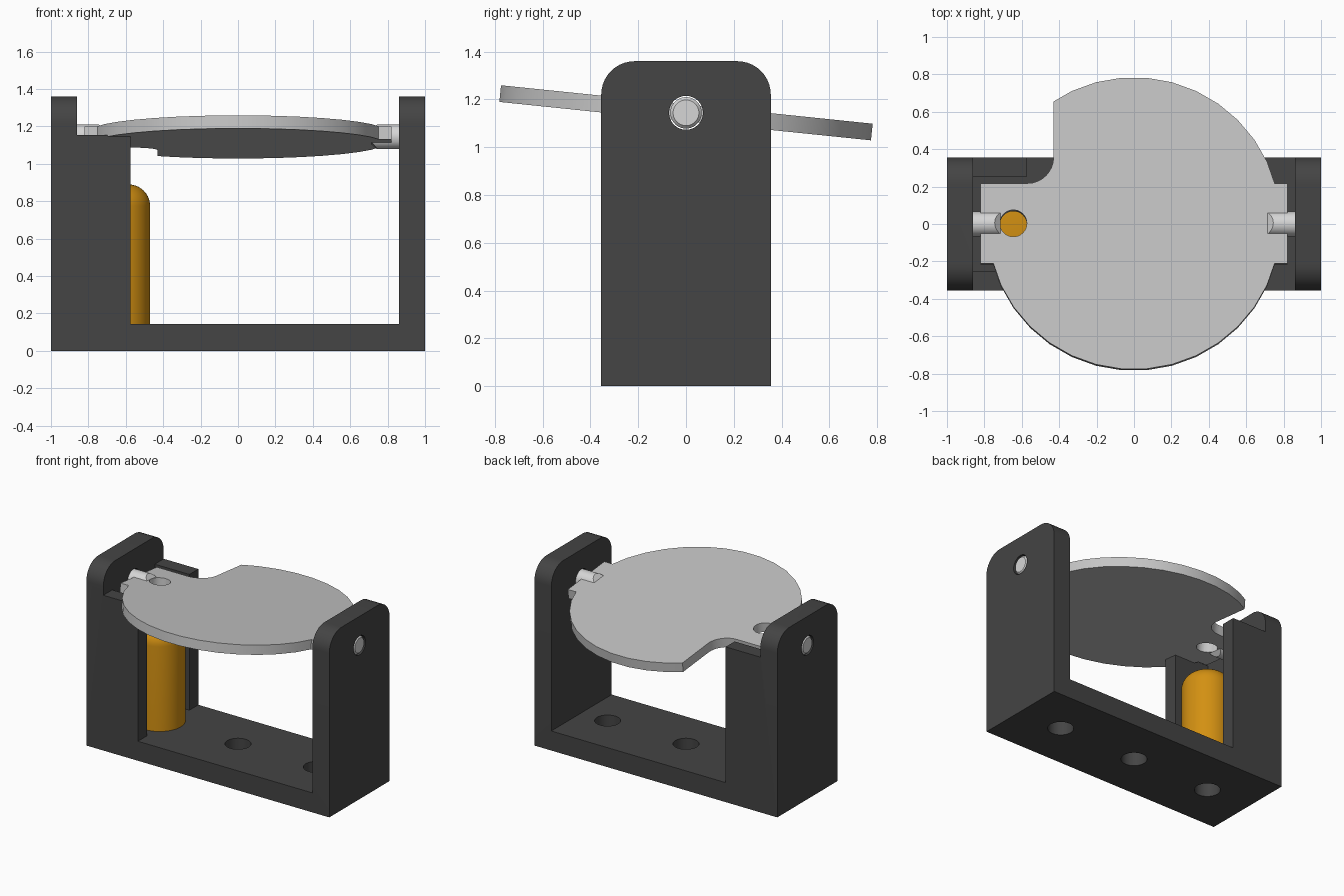
import bpy, bmesh, math
from mathutils import Matrix, Vector

old = bpy.data.objects.get("Cube")
if old:
    bpy.data.objects.remove(old, do_unlink=True)


def material(name, rgb):
    m = bpy.data.materials.new(name)
    m.use_nodes = True
    m.diffuse_color = (*rgb, 1)
    m.node_tree.nodes["Principled BSDF"].inputs["Base Color"].default_value = (*rgb, 1)
    return m


DARK = material("dark grey plastic", (0.058, 0.058, 0.058))
PLATE = material("light grey plate", (0.56, 0.56, 0.56))
PIN = material("pale metal", (0.67, 0.67, 0.67))
ORANGE = material("amber", (0.65, 0.28, 0.006))


def finish(bm, name, mat):
    bmesh.ops.recalc_face_normals(bm, faces=bm.faces[:])
    me = bpy.data.meshes.new(name)
    bm.to_mesh(me)
    bm.free()
    me.materials.append(mat)
    ob = bpy.data.objects.new(name, me)
    bpy.context.collection.objects.link(ob)
    return ob


def prism(name, pts, depth, mat):
    """Extrude a closed outline of 3D points along a depth vector."""
    bm = bmesh.new()
    face = bm.faces.new([bm.verts.new(p) for p in pts])
    out = bmesh.ops.extrude_face_region(bm, geom=[face])["geom"]
    bmesh.ops.translate(bm, vec=depth, verts=[v for v in out if isinstance(v, bmesh.types.BMVert)])
    return finish(bm, name, mat)


def lathe(profile, n=48):
    """Capped solid of revolution about z from (radius, height) pairs."""
    bm = bmesh.new()
    rings = [[bm.verts.new((r * math.cos(2 * math.pi * i / n), r * math.sin(2 * math.pi * i / n), h))
              for i in range(n)] for r, h in profile]
    for a, b in zip(rings, rings[1:]):
        for i in range(n):
            j = (i + 1) % n
            bm.faces.new((a[i], a[j], b[j], b[i]))
    bm.faces.new(rings[0][::-1])
    bm.faces.new(rings[-1])
    return bm


def activate(ob):
    bpy.ops.object.select_all(action='DESELECT')
    ob.select_set(True)
    bpy.context.view_layer.objects.active = ob


def cut(ob, cutter, operation='DIFFERENCE'):
    """Apply a boolean and drop the cutter."""
    activate(ob)
    mod = ob.modifiers.new("cut", 'BOOLEAN')
    mod.operation, mod.object, mod.solver = operation, cutter, 'EXACT'
    bpy.ops.object.modifier_apply(modifier=mod.name)
    bpy.data.objects.remove(cutter, do_unlink=True)


def smooth(ob):
    activate(ob)
    bpy.ops.object.shade_smooth_by_angle(angle=math.radians(30))


def arc(cx, cy, r, a0, a1, n):
    return [(cx + r * math.cos(math.radians(a0 + (a1 - a0) * i / n)),
             cy + r * math.sin(math.radians(a0 + (a1 - a0) * i / n))) for i in range(n + 1)]


W, H, FLOOR, WALL = 0.355, 1.36, 0.145, 0.86   # half depth, height, base top, wall inner x
PIVOT, TILT = 1.144, math.radians(-5.9)
LAMP_X = -0.645

# Bracket: stepped U profile, trimmed by the rounded side profile
front = [(-1, 0), (1, 0), (1, H + .1), (WALL, H + .1), (WALL, FLOOR), (-0.575, FLOOR),
         (-0.575, 1.155), (-WALL, 1.155), (-WALL, H + .1), (-1, H + .1)]
bracket = prism("bracket", [(x, -0.5, z) for x, z in front], (0, 1, 0), DARK)
side = [(-W, -0.1), (W, -0.1)] + arc(W - .14, H - .14, .14, 0, 90, 10) + arc(.14 - W, H - .14, .14, 90, 180, 10)
cut(bracket, prism("trim", [(-1.2, y, z) for y, z in side], (2.4, 0, 0), DARK), 'INTERSECT')
bm = bmesh.new()
bm.faces.new([bm.verts.new((x, 0, 0)) for x in (0, 1)] + [bm.verts.new((1, 1, 0))])
bm.free()

# Pocket behind the open side of the thick post
pocket = [(-WALL, -.25), (-0.4, -.25), (-0.4, .25), (-WALL, .25)]
cut(bracket, prism("pocket", [(x, y, FLOOR) for x, y in pocket], (0, 0, 1.4), DARK))

# Three mounting holes and the pivot bore
for x in (-0.645, 0, 0.645):
    hole = lathe([(0.088, -0.1), (0.088, 0.2)], 32)
    hole.transform(Matrix.Translation((x, 0, 0)))
    cut(bracket, finish(hole, "hole", DARK))
for s in (-1, 1):
    bore = lathe([(0.071, 0.8), (0.071, 1.1)], 32)
    bore.transform(Matrix.Translation((0, 0, PIVOT)) @ Matrix.Rotation(s * math.pi / 2, 4, 'Y'))
    cut(bracket, finish(bore, "bore", DARK))
smooth(bracket)

# Amber cylinder with a rounded top
dome = [(0.06 + c, 0.775 + z) for c, z in arc(0, 0, 0.115, 0, 90, 10)]
lamp = lathe([(0.175, FLOOR)] + dome)
lamp.transform(Matrix.Translation((LAMP_X, 0, 0)))
smooth(finish(lamp, "amber_cylinder", ORANGE))

# Tilting disc with two side tabs, a filleted notch and a sight hole
R, TAB, TX = 0.785, 0.215, 0.82
outline = [(TX, -TAB), (TX, TAB), (0.752, TAB)] + arc(0, 0, R, 25, 115, 9)
outline += [(-0.43, 0.655)] + arc(-0.57, TAB + .14, .14, 0, -90, 8)
outline += [(-TX, TAB), (-TX, -TAB), (-0.752, -TAB)] + arc(0, 0, R, 205, 335, 13) + [(0.752, -TAB)]
disc = prism("tilting_disc", [(x, y, -0.035) for x, y in outline], (0, 0, 0.07), PLATE)
sight = lathe([(0.072, -0.2), (0.072, 0.2)], 32)
sight.transform(Matrix.Translation((LAMP_X, 0, 0)))
cut(disc, finish(sight, "sight", PLATE))
disc.location.z = PIVOT
disc.rotation_euler.x = TILT
smooth(disc)

# Pivot pins with wedge-cut inner ends
pin = lathe([(0.066, 0.715), (0.066, 0.988), (0.054, 1.0)], 32)
pin.transform(Matrix.Rotation(math.pi / 2, 4, 'Y'))
for s in (-1, 1):
    res = bmesh.ops.bisect_plane(pin, geom=pin.verts[:] + pin.edges[:] + pin.faces[:],
                                 plane_co=Vector((0.715, 0, s * 0.035)),
                                 plane_no=Vector((-0.031, 0, s * 0.03)), clear_outer=True)
    bmesh.ops.holes_fill(pin, edges=[e for e in res["geom_cut"] if isinstance(e, bmesh.types.BMEdge)])
pins = finish(pin, "pivot_pins", PIN)
pins.location.z = PIVOT
pins.rotation_euler.x = TILT
activate(pins)
mirror = pins.modifiers.new("mirror", 'MIRROR')
bpy.ops.object.modifier_apply(modifier=mirror.name)
smooth(pins)
